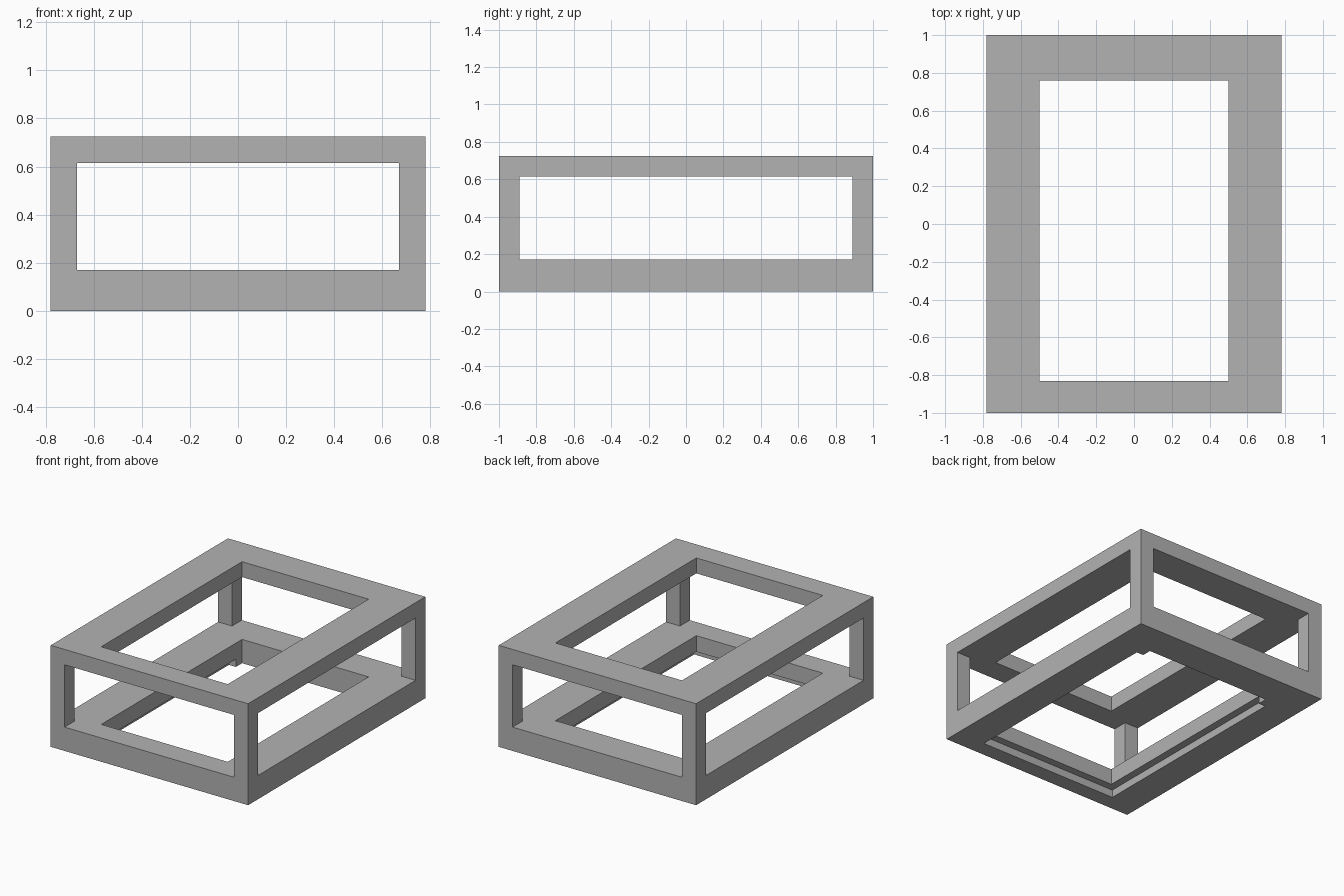
import bpy

default_cube = bpy.data.objects.get("Cube")
if default_cube:
    bpy.data.objects.remove(default_cube, do_unlink=True)

# Single flat colour
grey = bpy.data.materials.new("plain grey")
grey.use_nodes = True
colour = (0.45, 0.45, 0.45, 1)
grey.diffuse_color = colour
for node in grey.node_tree.nodes:
    if node.type == "BSDF_PRINCIPLED":
        node.inputs["Base Color"].default_value = colour


def box(name, x, y, z):
    """Box spanning the given (low, high) range on each axis."""
    spans = (x, y, z)
    bpy.ops.mesh.primitive_cube_add(size=1, location=(0, 0, 0))
    obj = bpy.context.object
    obj.name = obj.data.name = name
    for v in obj.data.vertices:
        v.co = [lo if c < 0 else hi for c, (lo, hi) in zip(v.co, spans)]
    obj.data.materials.append(grey)
    return obj


def cut(body, name, x, y, z):
    """Remove a box from the body and discard the cutter."""
    cutter = box(name, x, y, z)
    cutter.hide_render = True
    mod = body.modifiers.new(name, "BOOLEAN")
    mod.operation = "DIFFERENCE"
    mod.solver = "EXACT"
    mod.object = cutter
    bpy.context.view_layer.objects.active = body
    bpy.ops.object.modifier_apply(modifier=mod.name)
    bpy.data.objects.remove(cutter, do_unlink=True)


half_x, half_y, height = 0.78, 1.0, 0.725
post = 0.11
through = (-2, 2)
window_z = (0.17, height - post)

# Solid block that becomes the open frame
frame = box("open_frame", (-half_x, half_x), (-half_y, half_y), (0, height))

# Side windows, leaving four square corner posts
cut(frame, "front_window", (post - half_x, half_x - post), through, window_z)
cut(frame, "side_window", through, (post - half_y, half_y - post), window_z)

# Vertical opening through the top and bottom rings
cut(frame, "vertical_opening", (-0.5, 0.5), (-0.83, 0.76), through)

# Shallow rebate around the underside opening, stopping short of the back
cut(frame, "underside_rebate", (-0.555, 0.555), (-0.885, 0.69), (-1, 0.055))
